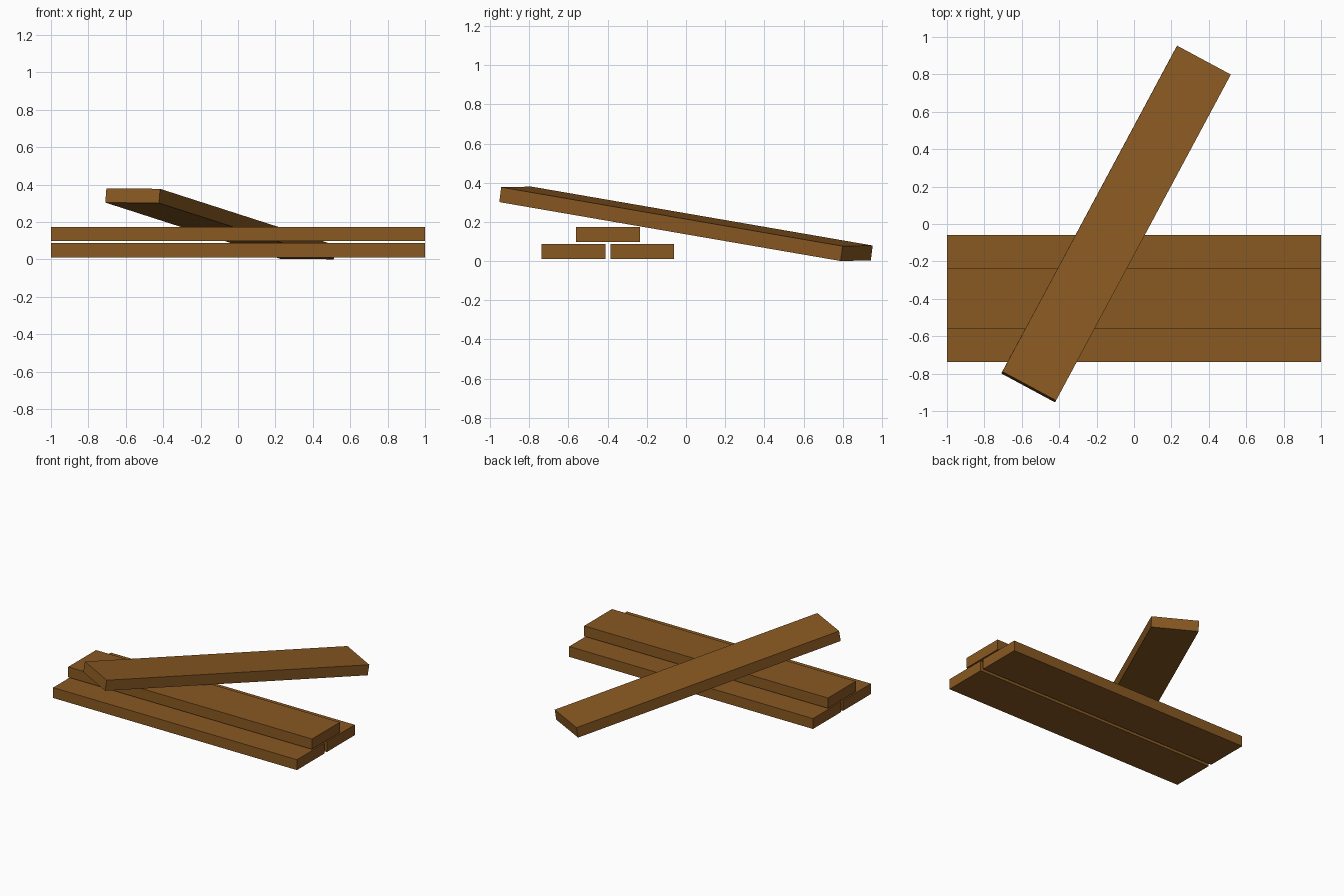
import bpy
from math import radians
from mathutils import Matrix, Vector

if "Cube" in bpy.data.objects:
    bpy.data.objects.remove(bpy.data.objects["Cube"])

wood = bpy.data.materials.new("brown wood")
wood.diffuse_color = (0.25, 0.10, 0.016, 1)
wood.use_nodes = True
wood.node_tree.nodes["Principled BSDF"].inputs["Base Color"].default_value = wood.diffuse_color

LENGTH, WIDTH, THICK = 2.0, 0.326, 0.077


def plank(name, centre, rotation=None):
    """One board, its length along local x."""
    bpy.ops.mesh.primitive_cube_add(size=1)
    ob = bpy.context.object
    ob.name = name
    m = Matrix.Diagonal((LENGTH, WIDTH, THICK, 1))
    if rotation:
        m = rotation @ m
    ob.data.transform(Matrix.Translation(Vector(centre)) @ m)
    ob.data.materials.append(wood)
    return ob


# Stack of flat boards: two below, one on top
plank("bottom_front_plank", (0, -0.575, 0.05))
plank("bottom_back_plank", (0, -0.223, 0.05))
plank("upper_plank", (0, -0.398, 0.136))

# Board leaning across the stack, low end at the back, slight roll
lean = (Matrix.Rotation(radians(61.8), 4, 'Z')
        @ Matrix.Rotation(radians(8.65), 4, 'Y')
        @ Matrix.Rotation(radians(0.5), 4, 'X'))
plank("leaning_plank", (-0.096, 0.0, 0.1905), lean)
